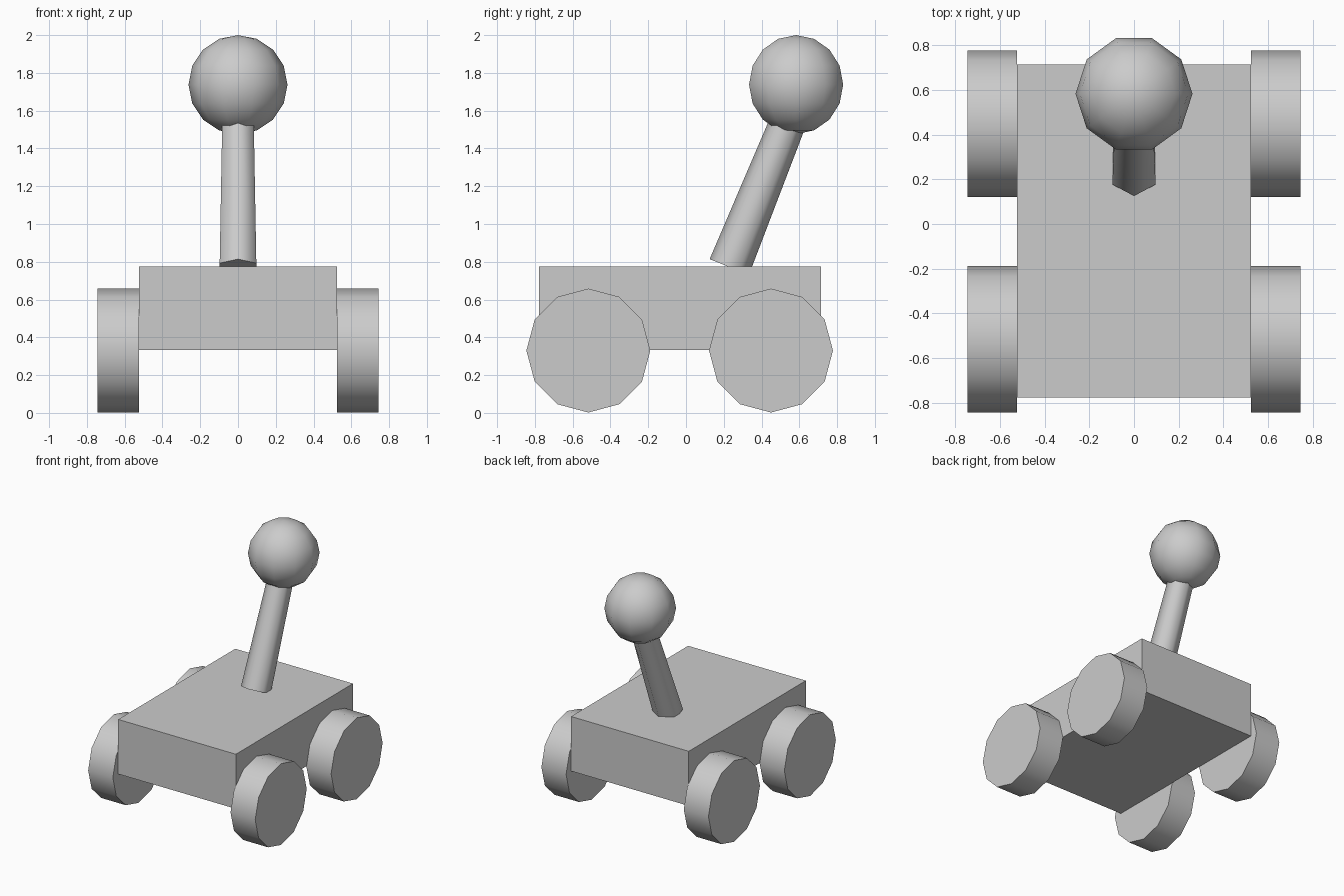
import bpy
from math import radians
from mathutils import Vector

if "Cube" in bpy.data.objects:
    bpy.data.objects.remove(bpy.data.objects["Cube"], do_unlink=True)

GREY = (0.6, 0.6, 0.6, 1.0)
grey = bpy.data.materials.new("plain grey")
grey.use_nodes = True
grey.diffuse_color = GREY
grey.node_tree.nodes["Principled BSDF"].inputs["Base Color"].default_value = GREY


def finish(name, smooth=True):
    """Name and colour the active object; round its sides, keep its caps sharp."""
    ob = bpy.context.object
    ob.name = name
    ob.data.materials.append(grey)
    if smooth:
        bpy.ops.object.shade_smooth_by_angle(angle=radians(65))
    return ob


# Chassis block
bpy.ops.mesh.primitive_cube_add(size=1, location=(0, -0.031, 0.554))
body = finish("body", smooth=False)
body.scale = (1.05, 1.492, 0.44)

# Four twelve-sided wheels, flush against the chassis sides
for side, sx in (("left", 1), ("right", -1)):
    for end, y in (("front", -0.517), ("back", 0.45)):
        bpy.ops.mesh.primitive_cylinder_add(
            vertices=12, radius=0.328, depth=0.22,
            location=(sx * 0.635, y, 0.33), rotation=(0, radians(90), 0))
        finish(f"{end}_{side}_wheel")

# Tapered hexagonal lever, leaning back into the knob
base, top = Vector((0, 0.229, 0.772)), Vector((0, 0.54, 1.54))
axis = top - base
bpy.ops.mesh.primitive_cone_add(
    vertices=6, radius1=0.112, radius2=0.096, depth=axis.length,
    location=(base + top) / 2,
    rotation=Vector((0, 0, 1)).rotation_difference(axis).to_euler())
finish("lever")

# Round knob
bpy.ops.mesh.primitive_uv_sphere_add(
    segments=10, ring_count=8, radius=0.262, location=(0, 0.583, 1.738))
# Turn a vertex column to face front and back
bpy.context.object.rotation_euler.z = radians(90)
finish("knob")
